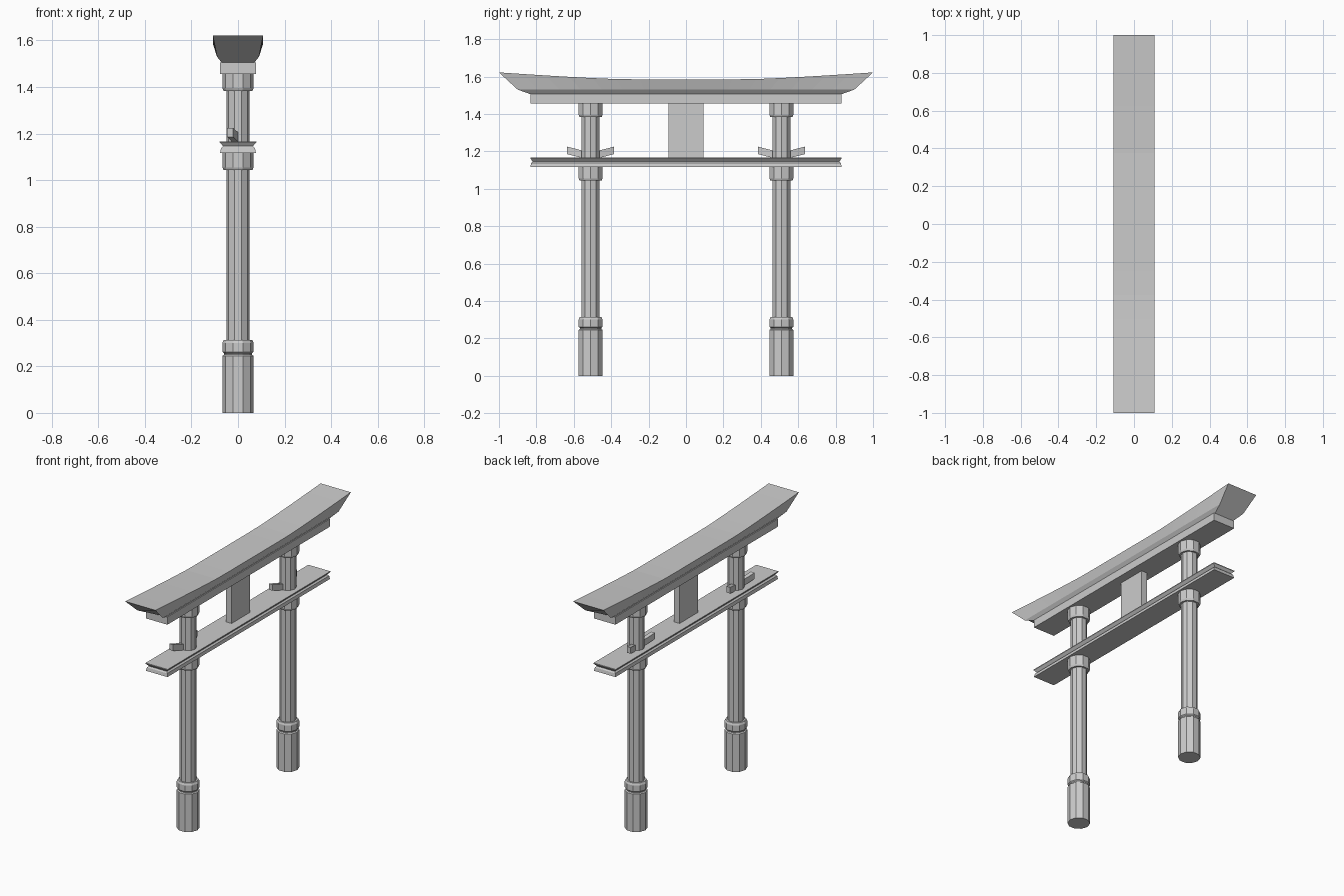
import bpy, bmesh, math
from mathutils import Vector

if "Cube" in bpy.data.objects:
    bpy.data.objects.remove(bpy.data.objects["Cube"])

SIDES = 10


def make_object(name, bm):
    bmesh.ops.recalc_face_normals(bm, faces=bm.faces)
    mesh = bpy.data.meshes.new(name)
    bm.to_mesh(mesh)
    bm.free()
    obj = bpy.data.objects.new(name, mesh)
    bpy.context.collection.objects.link(obj)
    return obj


def loft(name, rings):
    """Join closed rings of points into a capped solid."""
    bm = bmesh.new()
    loops = [[bm.verts.new(p) for p in ring] for ring in rings]
    n = len(loops[0])
    for a, b in zip(loops, loops[1:]):
        for i in range(n):
            j = (i + 1) % n
            bm.faces.new((a[i], a[j], b[j], b[i]))
    bm.faces.new(loops[0][::-1])
    bm.faces.new(loops[-1])
    return make_object(name, bm)


def turned(name, y, profile):
    return loft(name, [[(r * math.cos(2 * math.pi * k / SIDES),
                         y + r * math.sin(2 * math.pi * k / SIDES), z)
                        for k in range(SIDES)] for r, z in profile])


def stepped_beam(name, levels):
    """Stack of rectangles given as (half width, half length, z)."""
    return loft(name, [[(-w, -l, z), (w, -l, z), (w, l, z), (-w, l, z)]
                       for w, l, z in levels])


# Posts: base block, groove, ring, shaft and two collars
post_profile = [(.067, 0), (.067, .245), (.06, .25), (.06, .256), (.067, .262),
                (.067, .301), (.061, .314), (.05, .314), (.05, 1.043),
                (.062, 1.043), (.067, 1.055), (.067, 1.14), (.05, 1.14),
                (.05, 1.383), (.062, 1.383), (.067, 1.395), (.067, 1.46)]
for side, label in ((-1, "front"), (1, "back")):
    turned(label + "_post", side * .51, post_profile)

# Tie beam with a recessed waist, and the beam under the roof
stepped_beam("tie_beam", [(.077, .832, 1.117), (.073, .828, 1.138),
                          (.064, .82, 1.146), (.079, .832, 1.162),
                          (.079, .832, 1.167)])
stepped_beam("under_roof_beam", [(.077, .832, 1.456), (.077, .832, 1.506)])

# Centre plaque
stepped_beam("centre_plaque", [(.02, .094, 1.16), (.02, .094, 1.46)])

# Upswept roof beam: cross-sections lofted along y
STEPS = 16
roof = []
for i in range(STEPS + 1):
    t = -1 + 2 * i / STEPS
    top = 1.585 + .037 * max(0, (abs(t) - .33) / .67) ** 1.25
    low, mid = (.07, .83 * t, 1.505), (.09, .90 * t, 1.53)
    high = (.108, t, top)
    half = [low, mid, high]
    roof.append([Vector(p) for p in half] +
                [Vector((-x, y, z)) for x, y, z in reversed(half)])
loft("roof_beam", roof)

# Wedges: splayed pair driven into each post above the tie beam
for post_y, label in ((-.51, "front"), (.51, "back")):
    for s, where in ((-1, "outer"), (1, "inner")):
        if post_y > 0:
            where = "inner" if s < 0 else "outer"
        ends = []
        for x, d, z in ((-.006, .02, 1.178), (-.034, .125, 1.205)):
            y = post_y + s * d
            ends.append([(x - .013, y, z - .02), (x + .013, y, z - .02),
                         (x + .013, y, z + .02), (x - .013, y, z + .02)])
        loft(f"{label}_{where}_wedge", ends)
